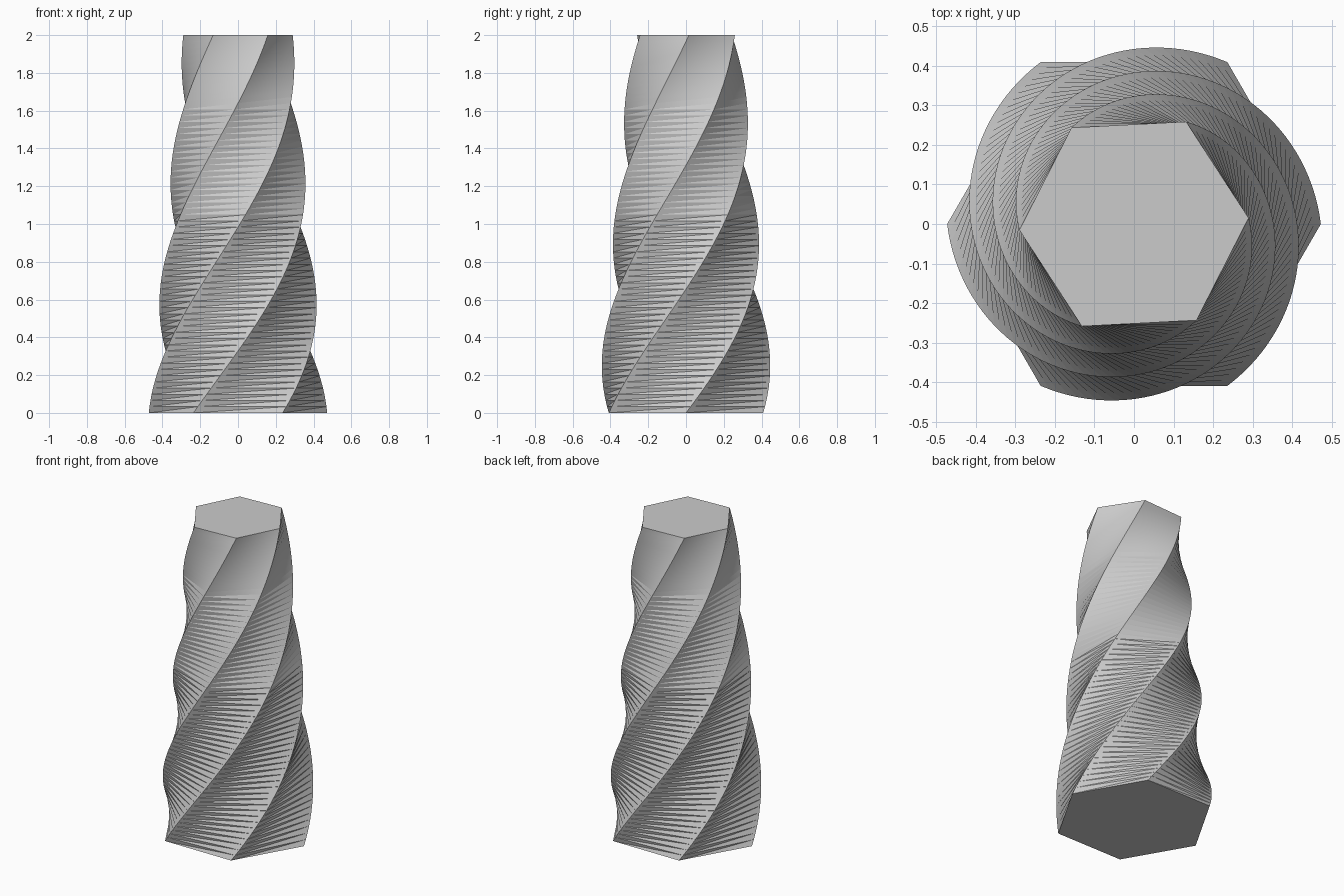
import bpy
import bmesh
from math import sin, cos, radians

cube = bpy.data.objects.get("Cube")
if cube:
    bpy.data.objects.remove(cube, do_unlink=True)

HEIGHT = 2.0
BASE_RADIUS, TOP_RADIUS = 0.472, 0.29
SIDES, FLOORS = 6, 61
TWIST = radians(3)  # turn per floor

# Single concrete grey
grey = bpy.data.materials.new("light_grey")
grey.use_nodes = True
colour = (0.6, 0.6, 0.6, 1)
grey.diffuse_color = colour
grey.node_tree.nodes["Principled BSDF"].inputs["Base Color"].default_value = colour


def floor_ring(bm, level):
    """Hexagonal floor outline, narrowing and turning with height."""
    t = level / FLOORS
    r = BASE_RADIUS + (TOP_RADIUS - BASE_RADIUS) * t
    angles = [radians(360 / SIDES * k) + TWIST * level for k in range(SIDES)]
    return [bm.verts.new((r * cos(a), r * sin(a), HEIGHT * t)) for a in angles]


# Twisted tower: stacked rings joined by two facets per side
bm = bmesh.new()
rings = [floor_ring(bm, level) for level in range(FLOORS + 1)]
for low, high in zip(rings, rings[1:]):
    for k in range(SIDES):
        n = (k + 1) % SIDES
        bm.faces.new((low[k], low[n], high[n]))
        bm.faces.new((low[k], high[n], high[k]))

# Floor and roof caps
bm.faces.new(rings[0][::-1])
bm.faces.new(rings[-1])

mesh = bpy.data.meshes.new("twisted_tower")
bm.to_mesh(mesh)
bm.free()
mesh.materials.append(grey)
tower = bpy.data.objects.new("twisted_tower", mesh)
bpy.context.collection.objects.link(tower)

# Smooth the shallow facets, keep the strong creases
bpy.ops.object.select_all(action="DESELECT")
tower.select_set(True)
bpy.context.view_layer.objects.active = tower
bpy.ops.object.shade_smooth_by_angle(angle=radians(30))
